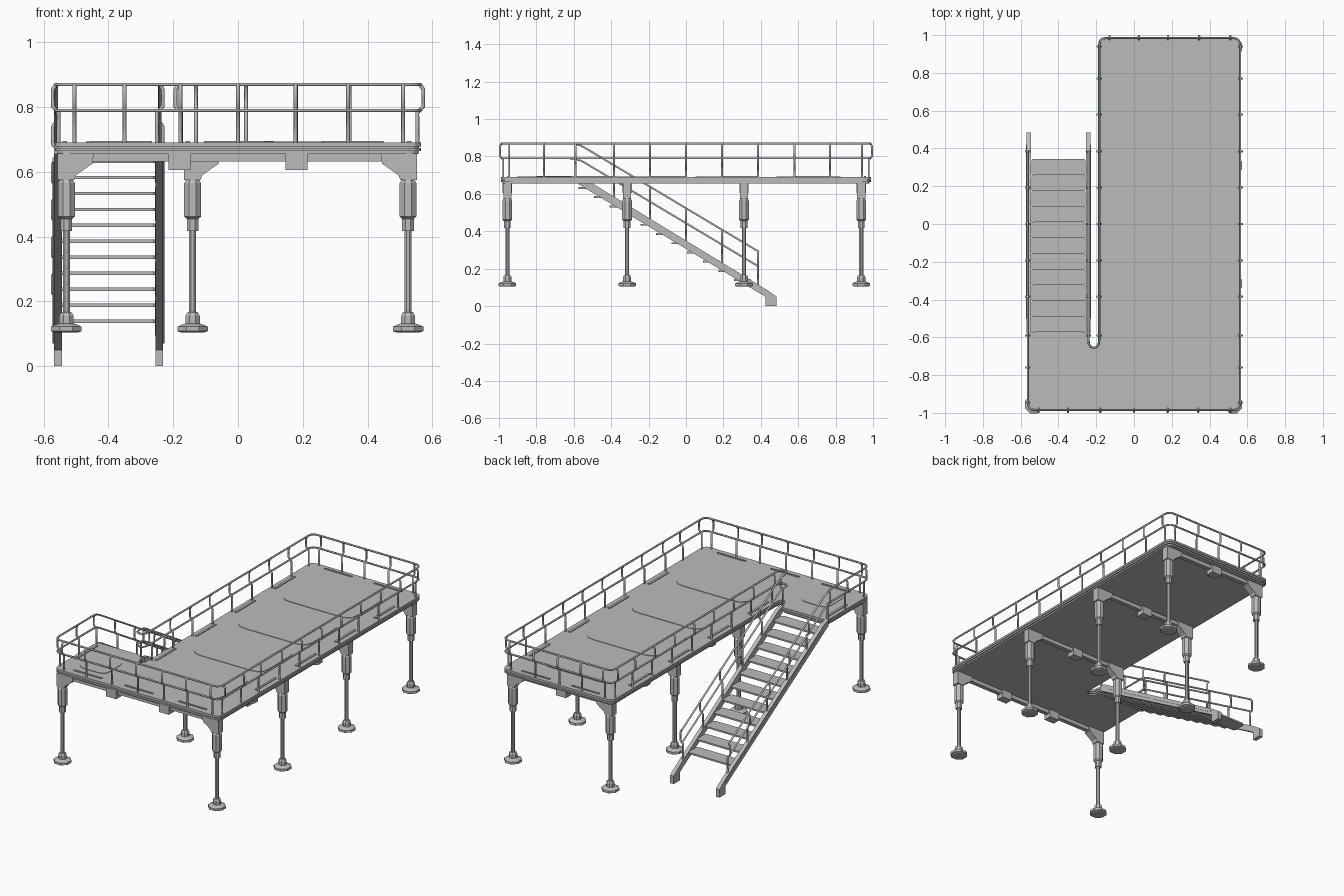
import bpy, bmesh, math
from mathutils import Vector

if "Cube" in bpy.data.objects:
    bpy.data.objects.remove(bpy.data.objects["Cube"])

steel = bpy.data.materials.new("grey steel")
steel.use_nodes = True
GREY = (0.5, 0.5, 0.5, 1)
steel.diffuse_color = GREY
steel.node_tree.nodes["Principled BSDF"].inputs["Base Color"].default_value = GREY


def add_mesh(name, bm):
    bmesh.ops.recalc_face_normals(bm, faces=bm.faces)
    mesh = bpy.data.meshes.new(name)
    bm.to_mesh(mesh)
    bm.free()
    mesh.materials.append(steel)
    obj = bpy.data.objects.new(name, mesh)
    bpy.context.collection.objects.link(obj)
    return obj


def fillet(points, r, closed=True, n=3):
    """Round the corners of a path."""
    pts = [Vector(p) for p in points]
    out = []
    for i, p in enumerate(pts):
        if not closed and i in (0, len(pts) - 1):
            out.append(p)
            continue
        a, b = pts[i - 1] - p, pts[(i + 1) % len(pts)] - p
        s = p + a.normalized() * min(r, a.length * 0.48)
        e = p + b.normalized() * min(r, b.length * 0.48)
        for k in range(n + 1):
            t = k / n
            out.append(s * (1 - t) ** 2 + p * 2 * t * (1 - t) + e * t * t)
    return out


def prism(name, outline, lo, hi, axis="z"):
    """Extrude an outline along an axis."""
    place = {"z": lambda a, b, h: (a, b, h), "x": lambda a, b, h: (h, a, b),
             "y": lambda a, b, h: (a, h, b)}[axis]
    bm = bmesh.new()
    low, high = [[bm.verts.new(place(p[0], p[1], h)) for p in outline] for h in (lo, hi)]
    bm.faces.new(low)
    bm.faces.new(high)
    for i in range(len(low)):
        bm.faces.new((low[i - 1], low[i], high[i], high[i - 1]))
    return add_mesh(name, bm)


def rect(x0, x1, y0, y1):
    return [(x0, y0), (x1, y0), (x1, y1), (x0, y1)]


def lathe(name, profile, x, y, sides=8):
    """Stack of polygonal rings given as (radius, height)."""
    bm = bmesh.new()
    rings = []
    for r, z in profile:
        r /= math.cos(math.pi / sides)
        angles = [math.tau * (k + 0.5) / sides for k in range(sides)]
        rings.append([bm.verts.new((x + r * math.cos(a), y + r * math.sin(a), z)) for a in angles])
    for a, b in zip(rings, rings[1:]):
        for k in range(sides):
            bm.faces.new((a[k - 1], a[k], b[k], b[k - 1]))
    bm.faces.new(rings[0])
    bm.faces.new(rings[-1])
    return add_mesh(name, bm)


def tubes(name, paths, radius):
    """Bars following a list of paths, turned into a mesh."""
    curve = bpy.data.curves.new(name, "CURVE")
    curve.dimensions = "3D"
    curve.bevel_depth = radius
    curve.bevel_resolution = 1
    curve.use_fill_caps = True
    for path in paths:
        spline = curve.splines.new("POLY")
        spline.points.add(len(path) - 1)
        for point, p in zip(spline.points, path):
            point.co = (*p, 1)
    temp = bpy.data.objects.new(name + "_path", curve)
    bpy.context.collection.objects.link(temp)
    bpy.context.view_layer.update()
    mesh = bpy.data.meshes.new_from_object(temp.evaluated_get(bpy.context.evaluated_depsgraph_get()))
    bpy.data.objects.remove(temp)
    mesh.materials.clear()
    mesh.materials.append(steel)
    obj = bpy.data.objects.new(name, mesh)
    bpy.context.collection.objects.link(obj)


# Deck: layered L-shaped slab with a narrow slot beside the stairs
def deck_outline(d):
    return fillet([(-.565 + d, -.99 + d), (.565 - d, -.99 + d), (.565 - d, .99 - d),
                   (-.19 + d, .99 - d), (-.19 + d, -.65 - d), (-.235 - d, -.65 - d),
                   (-.235 - d, -.57 - d), (-.565 + d, -.57 - d)], .04)


for name, d, lo, hi in (("deck_base", .008, .655, .664), ("deck_rim", 0, .664, .674),
                        ("deck_seam", .006, .674, .678), ("deck_top", 0, .678, .69)):
    prism(name, deck_outline(d), lo, hi)

# Floor panels and narrow strips along the edges
TOP = .689
for i in range(4):
    y = -.65 + .435 * i
    prism("floor_panel", fillet(rect(-.06, .43, y - .17, y + .17), .07), TOP, TOP + .004)
prism("landing_panel", fillet(rect(-.47, -.28, -.9, -.7), .05), TOP, TOP + .004)
for y in (-.485, -.095, .29, .675):
    for x in (.528, -.155):
        prism("edge_strip", rect(x - .007, x + .007, y - .095, y + .095), TOP, TOP + .006)
prism("edge_strip", rect(-.542, -.528, -.8, -.61), TOP, TOP + .006)
for y, centres in ((-.95, (-.36, -.01, .355)), (.957, (.015, .355))):
    for x in centres:
        prism("edge_strip", rect(x - .095, x + .095, y - .005, y + .005), TOP, TOP + .006)

# Legs with brackets, sleeves, poles and feet
LEG = [(.035, .104), (.047, .108), (.047, .122), (.034, .128), (.022, .132), (.022, .155),
       (.016, .166), (.011, .168), (.011, .418), (.018, .418), (.018, .455), (.026, .462),
       (.026, .565), (.02, .575), (.02, .6)]
for y, x_end in ((-.955, -.53), (-.315, -.14), (.31, -.14), (.937, -.14)):
    for x, s in ((.525, -1), (x_end, 1)):
        lathe("leg", LEG, x, y)
        shape = [(-.027, .656), (-.027, .575), (.024, .575), (.03, .59), (.08, .625), (.085, .656)]
        prism("leg_bracket", [(x + s * a, b) for a, b in shape], y - .022, y + .022, "y")
    prism("cross_beam", rect(x_end, .525, .632, .656), y - .013, y + .013, "y")
    for x in ((-.18, .18) if x_end < -.5 else (.18,)):
        prism("beam_clamp", rect(x - .034, x + .034, .606, .656), y - .025, y + .025, "y")

# Stairs: two stringers with feet, and treads between them
STRINGER = [(-.58, .69), (-.54, .68), (.44, .082), (.485, .05), (.485, 0), (.425, 0),
            (.425, .05), (-.58, .655)]
GROOVE = [(-.5, .645), (.42, .085), (.42, .07), (-.5, .63)]
for x, s in ((-.556, -1), (-.243, 1)):
    prism("stair_stringer", STRINGER, x - .012, x + .012, "x")
    prism("stringer_rib", GROOVE, x + s * .01, x + s * .016, "x")
for i in range(11):
    y, z = .302 - .0832 * i, .139 + .0493 * i
    prism("stair_tread", fillet(rect(-.546, -.254, y - .046, y + .043), .018), z - .005, z + .005)

# Continuous handrail and middle rail, from one stair end round the deck to the other
for name, top, end in (("handrail", .87, .292), ("middle_rail", .79, .212)):
    path = [(-.562, .388, end), (-.562, -.58, top), (-.562, -.985, top), (.562, -.985, top),
            (.562, .985, top), (-.183, .985, top), (-.183, -.655, top), (-.242, -.655, top),
            (-.242, -.58, top), (-.242, .388, end)]
    tubes(name, [fillet(path, .04, closed=False)], .0055)


# Posts that step outwards below the handrail
def post(x, y, nx, ny, z0, z1):
    steps = [(-.008, z0), (-.008, z1 - .088), (.01, z1 - .068), (.01, z1 - .016), (0, z1)]
    return [(x + nx * d, y + ny * d, z) for d, z in steps]


ROW = (-.59, -.385, -.193, 0, .193, .385, .58, .77, .94)
posts = [post(.562, y, 1, 0, .68, .87) for y in (-.945, -.76) + ROW]
posts += [post(-.183, y, -1, 0, .68, .87) for y in ROW]
posts += [post(-.562, y, -1, 0, .68, .87) for y in (-.945, -.76, -.59)]
posts += [post(x, -.985, 0, -1, .68, .87) for x in (-.505, -.35, -.178, 0, .178, .34, .51)]
posts += [post(x, .985, 0, 1, .68, .87) for x in (-.13, .025, .18, .345, .51)]
posts.append(post(-.242, -.59, 1, 0, .68, .87))
tubes("deck_posts", posts, .006)
stair_posts = []
for y in (-.385, -.193, 0, .193, .385):
    rail = .87 - (y + .58) * .597
    for x, s in ((-.562, -1), (-.242, 1)):
        stair_posts.append(post(x, y, s, 0, .33 - .61 * y, rail))
tubes("stair_posts", stair_posts, .006)
